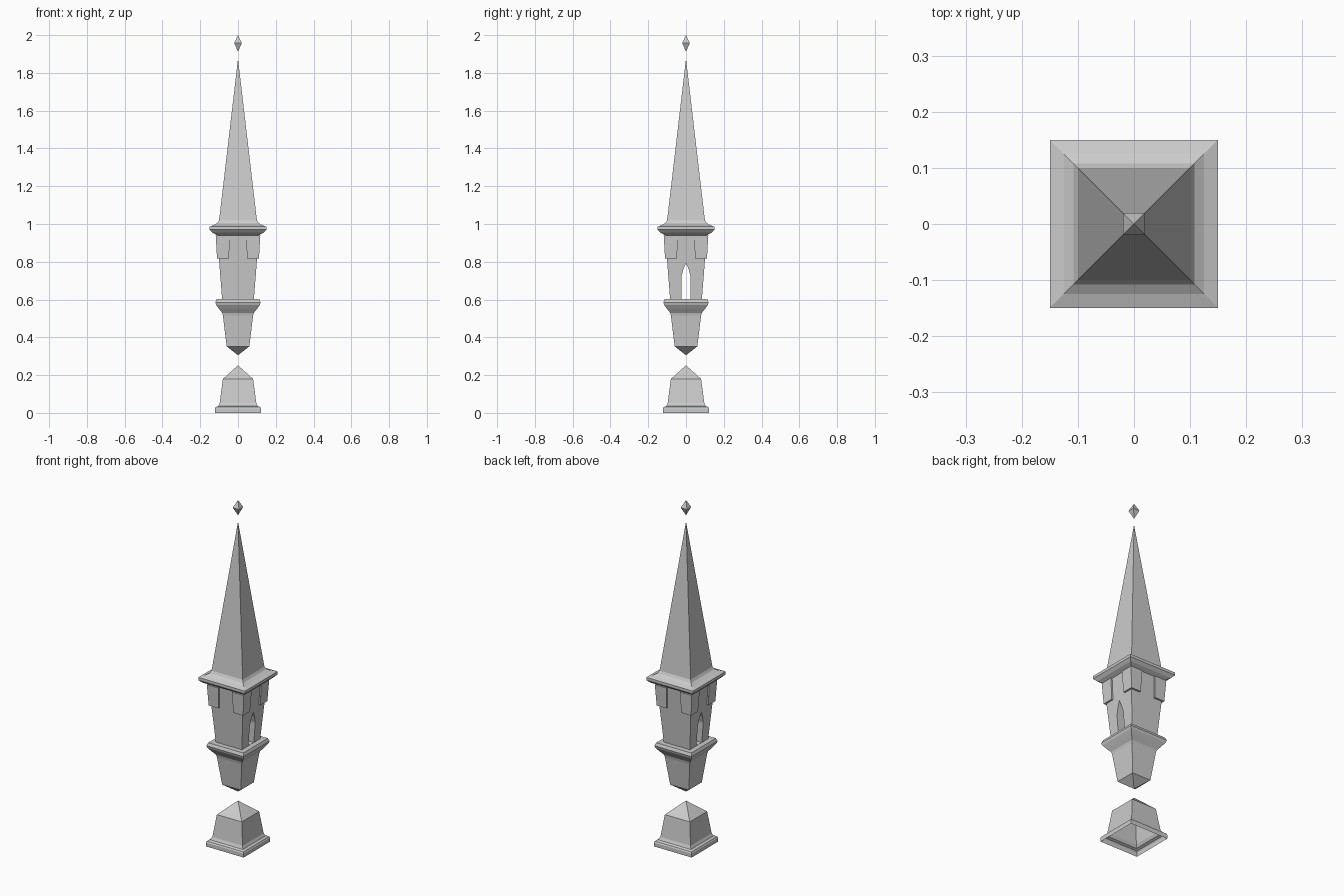
import bpy, bmesh

if "Cube" in bpy.data.objects:
    bpy.data.objects.remove(bpy.data.objects["Cube"])


def finish(name, bm):
    bmesh.ops.recalc_face_normals(bm, faces=bm.faces)
    mesh = bpy.data.meshes.new(name)
    bm.to_mesh(mesh)
    bm.free()
    ob = bpy.data.objects.new(name, mesh)
    bpy.context.collection.objects.link(ob)
    return ob


def loft(name, loops, cap_start=True, cap_end=True):
    """Skin a list of equal-length loops; a single-point loop is an apex."""
    bm = bmesh.new()
    rings = [[bm.verts.new(p) for p in loop] for loop in loops]
    n = max(len(r) for r in rings)
    for a, b in zip(rings, rings[1:]):
        for i in range(n):
            j = (i + 1) % n
            if len(a) == 1:
                bm.faces.new((a[0], b[j], b[i]))
            elif len(b) == 1:
                bm.faces.new((a[i], a[j], b[0]))
            else:
                bm.faces.new((a[i], a[j], b[j], b[i]))
    if cap_start and len(rings[0]) > 1:
        bm.faces.new(rings[0])
    if cap_end and len(rings[-1]) > 1:
        bm.faces.new(rings[-1])
    return finish(name, bm)


def square(r, z):
    if r == 0:
        return [(0, 0, z)]
    return [(-r, -r, z), (r, -r, z), (r, r, z), (-r, r, z)]


def square_tower(name, profile, **caps):
    return loft(name, [square(r, z) for r, z in profile], **caps)


# Hollow base block, open underneath
square_tower("base", [(.122, 0), (.122, .022), (.118, .03), (.105, .036), (.097, .052),
                      (.08, .18), (0, .252)], cap_start=False)

# Hanging lower body and its ledge moulding
square_tower("lower_body", [(0, .305), (.06, .352), (.08, .515), (.084, .53), (.1, .55),
                            (.116, .572), (.12, .585), (.113, .602)])

# Flared chamber with a pointed window passing through along x
chamber = square_tower("chamber", [(.084, .602), (.111, .945)])
arch = [(-.025, .603), (.025, .603), (.025, .72), (.014, .76), (0, .793), (-.014, .76), (-.025, .72)]
cutter = loft("window_cutter", [[(x, y, z) for y, z in arch] for x in (-.2, .2)])
cutter.hide_render = True
cutter.hide_viewport = True
cut = chamber.modifiers.new("window", 'BOOLEAN')
cut.object = cutter
cut.operation = 'DIFFERENCE'
cut.solver = 'EXACT'

# L-shaped brackets wrapping the four top corners
for sx in (-1, 1):
    for sy in (-1, 1):
        loops = []
        for o, i, w, z in ((.111, .048, .1, .818), (.118, .043, .11, .94)):
            ell = [(o, o), (i, o), (i, w), (w, w), (w, i), (o, i)]
            loops.append([(sx * x, sy * y, z) for x, y in ell])
        loft("corner_bracket", loops)

# Cornice and tall spire
square_tower("cornice_spire", [(.11, .94), (.135, .954), (.15, .97), (.15, .986), (.125, .995),
                               (.108, 1.006), (.1, 1.02), (0, 1.875)])

# Floating diamond finial
square_tower("finial", [(0, 1.912), (.02, 1.958), (0, 2.0)])
